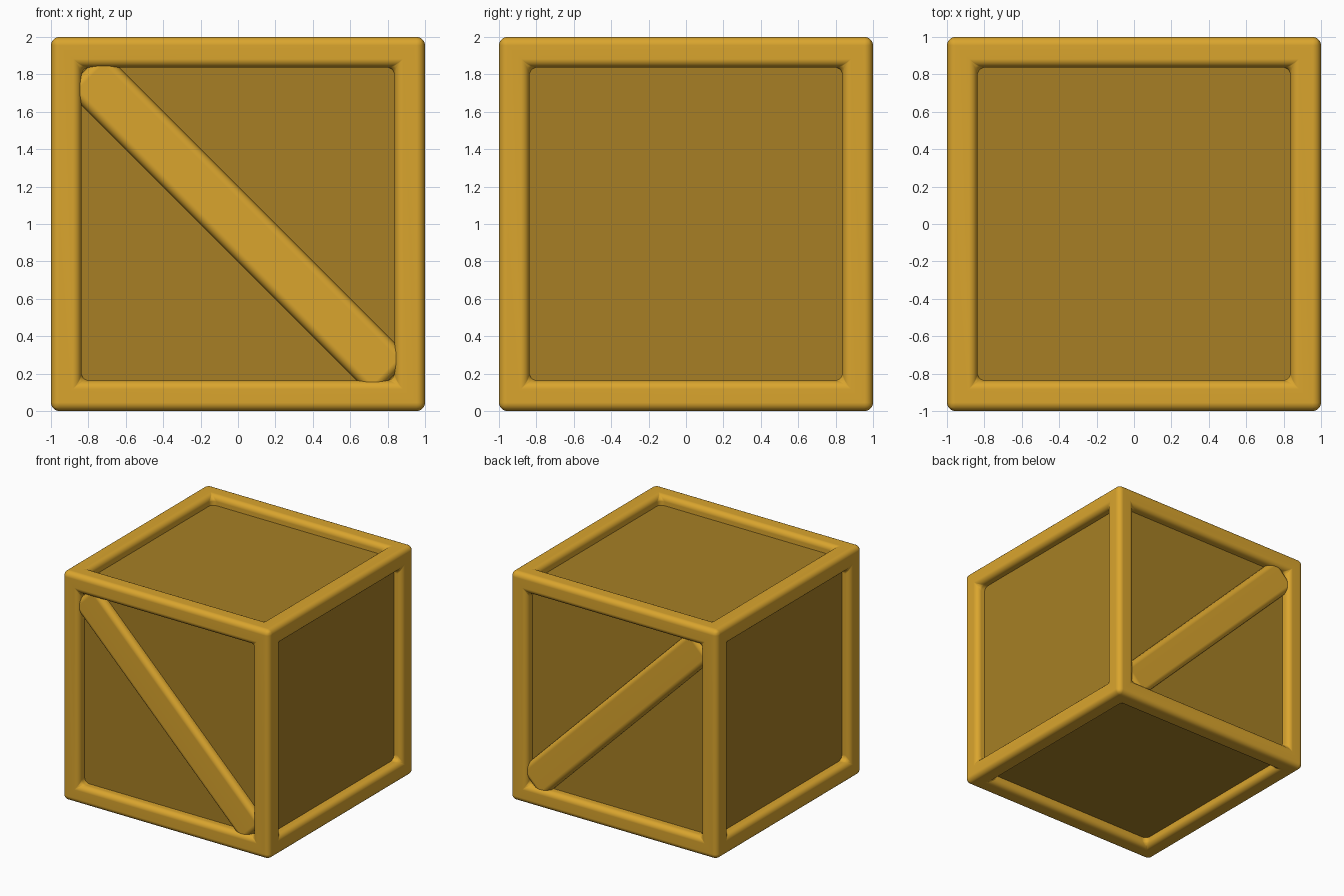
import bpy, bmesh
from math import pi
from mathutils import Matrix, Vector

old = bpy.data.objects.get("Cube")
if old:
    bpy.data.objects.remove(old)

INNER = 0.77      # half width of the panel openings
PANEL = 0.92      # half size of the recessed panel box
ROUND = 0.045     # rounding of the beams
CENTRE = Vector((0, 0, 1))


def material(name, colour):
    mat = bpy.data.materials.new(name)
    mat.use_nodes = True
    mat.diffuse_color = colour
    mat.node_tree.nodes["Principled BSDF"].inputs["Base Color"].default_value = colour
    return mat


light_wood = material("light wood", (0.70, 0.376, 0.027, 1))
dark_wood = material("dark wood", (0.385, 0.213, 0.018, 1))


def finish(name, bm, mat, rounding=0):
    bmesh.ops.recalc_face_normals(bm, faces=bm.faces)
    mesh = bpy.data.meshes.new(name)
    bm.to_mesh(mesh)
    bm.free()
    mesh.materials.append(mat)
    obj = bpy.data.objects.new(name, mesh)
    obj.location = CENTRE
    bpy.context.collection.objects.link(obj)
    if rounding:
        bevel = obj.modifiers.new("rounding", "BEVEL")
        bevel.width = rounding
        bevel.segments = 5
        bevel.limit_method = "ANGLE"
        mesh.shade_smooth()
        weighted = obj.modifiers.new("even shading", "WEIGHTED_NORMAL")
        weighted.keep_sharp = True
    return obj


# Beam frame: a cube with an opening sunk into every face
bm = bmesh.new()
bmesh.ops.create_cube(bm, size=2)
openings = list(bm.faces)
bmesh.ops.inset_individual(bm, faces=openings, thickness=1 - INNER)
sunk = bmesh.ops.extrude_discrete_faces(bm, faces=openings)["faces"]
for face in sunk:
    shift = -0.14 * face.calc_center_median().normalized()
    bmesh.ops.translate(bm, verts=face.verts, vec=shift)
bmesh.ops.delete(bm, geom=sunk, context="FACES")
finish("beam_frame", bm, light_wood, ROUND)

# Recessed panels: one box behind all six openings
bm = bmesh.new()
bmesh.ops.create_cube(bm, size=2 * PANEL)
finish("recessed_panels", bm, dark_wood)

# Diagonal braces on the front and back, high at -x and low at +x
for name, side in (("front_brace", -1), ("back_brace", 1)):
    bm = bmesh.new()
    bmesh.ops.create_cube(bm, size=1)
    bmesh.ops.scale(bm, verts=bm.verts, vec=(2.32, 0.14, 0.285))
    bmesh.ops.rotate(bm, verts=bm.verts, matrix=Matrix.Rotation(pi / 4, 3, "Y"))
    bmesh.ops.translate(bm, verts=bm.verts, vec=(0, side * 0.91, 0))
    finish(name, bm, light_wood, ROUND)
